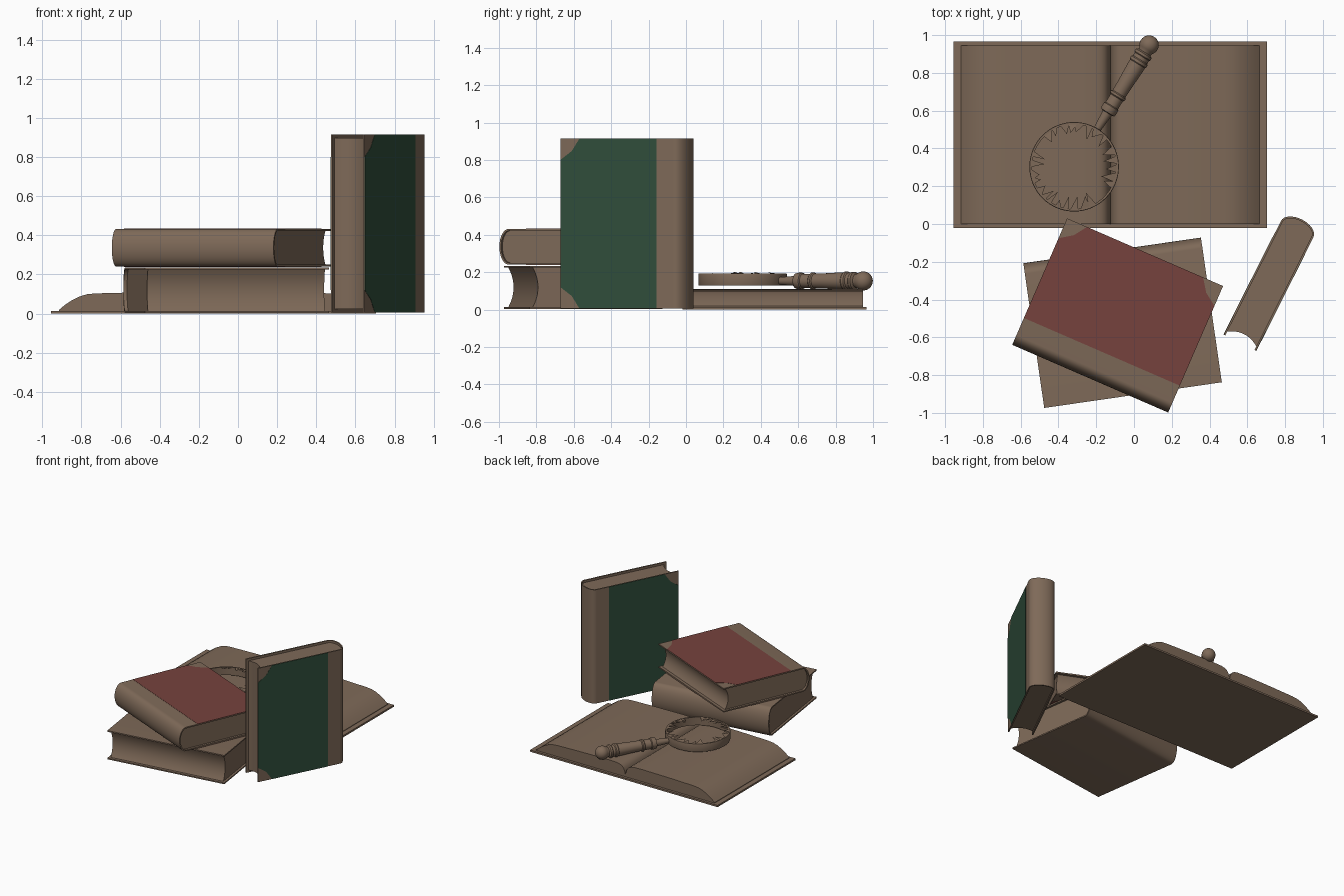
import bpy, bmesh, math, random
from mathutils import Matrix, Vector

if "Cube" in bpy.data.objects:
    bpy.data.objects.remove(bpy.data.objects["Cube"])

random.seed(4)


def material(name, rgb):
    m = bpy.data.materials.new(name)
    m.diffuse_color = (*rgb, 1)
    m.use_nodes = True
    m.node_tree.nodes["Principled BSDF"].inputs["Base Color"].default_value = m.diffuse_color
    return m


BROWN = material("aged brown", (0.21, 0.143, 0.098))
RED = material("dull red", (0.18, 0.055, 0.047))
GREEN = material("dark green", (0.03, 0.078, 0.045))


def finish(name, bm, mat, matrix=Matrix()):
    bmesh.ops.recalc_face_normals(bm, faces=bm.faces)
    me = bpy.data.meshes.new(name)
    bm.to_mesh(me)
    bm.free()
    me.materials.append(mat)
    ob = bpy.data.objects.new(name, me)
    ob.matrix_world = matrix
    bpy.context.collection.objects.link(ob)
    return ob


def prism(name, pts, lift, mat, matrix=Matrix()):
    """Extrude a closed loop of 3D points along a vector."""
    bm = bmesh.new()
    face = bm.faces.new([bm.verts.new(p) for p in pts])
    ext = bmesh.ops.extrude_face_region(bm, geom=[face], use_keep_orig=True)
    new = [g for g in ext["geom"] if isinstance(g, bmesh.types.BMVert)]
    bmesh.ops.translate(bm, verts=new, vec=lift)
    return finish(name, bm, mat, matrix)


def lathe(name, prof, mat, matrix, closed=False, n=48):
    """Spin (height, radius) points round the local z axis."""
    bm = bmesh.new()
    vs = [bm.verts.new((r, 0, h)) for h, r in prof]
    for a, b in zip(vs, vs[1:] + (vs[:1] if closed else [])):
        if a is not b:
            bm.edges.new((a, b))
    bmesh.ops.spin(bm, geom=bm.verts[:] + bm.edges[:], cent=(0, 0, 0),
                   axis=(0, 0, 1), angle=math.tau, steps=n)
    bmesh.ops.remove_doubles(bm, verts=bm.verts, dist=1e-5)
    return finish(name, bm, mat, matrix)


def spine_arc(u0, depth, half, mid, n=16):
    """Half ellipse in the depth/thickness plane."""
    return [(u0 + depth * math.cos(a), mid + half * math.sin(a))
            for a in (math.pi / 2 - math.pi * i / n for i in range(n + 1))]


def book(name, origin, u, v, H, L, T, panel=None):
    """Closed book: u runs fore-edge to spine, v along its height."""
    u, v = Vector(u).normalized(), Vector(v).normalized()
    m = Matrix((u, v, u.cross(v))).transposed().to_4x4()
    m.translation = origin
    cap, t = 0.056, 0.01
    outer = spine_arc(L - cap, cap, T / 2, T / 2)
    inner = spine_arc(L - cap, cap - t, T / 2 - t, T / 2)
    # wrapped cover
    loop = [(0, T)] + outer + [(0, 0), (0, t)] + inner[::-1] + [(0, T - t)]
    prism(name + "_cover", [(a, 0, b) for a, b in loop], (0, H, 0), BROWN, m)
    # page block with hollow fore-edge
    fore = []
    for i in range(13):
        s = -1 + i / 6
        fore.append((0.022 + 0.028 * (1 - s * s), T / 2 + s * (T / 2 - t)))
    prism(name + "_pages", [(a, 0.018, b) for a, b in inner + fore],
          (0, H - 0.036, 0), BROWN, m)
    # coloured cloth panels leave leather corners and spine showing
    if panel:
        c, e = 0.115, 0.575
        shape = [(c, 0), (e, 0), (e, H), (c, H), (0.068, H - 0.068), (0, H - c),
                 (0, c), (0.068, 0.068)]
        for side, w in (("front", T), ("back", -0.0015)):
            prism(f"{name}_{side}_panel", [(a, b, w) for a, b in shape],
                  (0, 0, 0.0015), panel, m)


# Closed books
book("green_book", (0.475, -0.585, 0.005), (0.45, 0.893, 0), (0, 0, 1),
     0.91, 0.73, 0.192, GREEN)
book("red_book", (-0.354, 0.03, 0.24), (-0.398, -0.917, 0), (0.917, -0.398, 0),
     0.9, 0.73, 0.192, RED)
book("lower_book", (0.465, -0.838, 0.004), (-0.143, 0.99, 0), (-0.99, -0.143, 0),
     0.95, 0.774, 0.23)

# Open book: flat cover and two mirrored page stacks
GUT = -0.125
prism("open_book_cover", [(-0.955, -0.02, 0), (0.705, -0.02, 0),
                          (0.705, 0.965, 0), (-0.955, 0.965, 0)],
      (0, 0, 0.014), BROWN)
half = [(0, 0.012), (0, 0.03), (0.006, 0.055), (0.016, 0.078), (0.03, 0.094),
        (0.05, 0.104), (0.08, 0.109), (0.15, 0.111), (0.4, 0.108), (0.6, 0.103),
        (0.645, 0.099), (0.685, 0.087), (0.725, 0.067), (0.762, 0.042),
        (0.79, 0.018), (0.79, 0.012)]
for side, s in (("left", -1), ("right", 1)):
    prism(f"open_book_{side}_pages", [(GUT + s * a, 0.0, z) for a, z in half],
          (0, 0.945, 0), BROWN)

# Magnifier rim
C = Vector((-0.317, 0.303, 0.16))
lathe("lens_rim", [(-0.032, 0.235), (-0.025, 0.237), (0.025, 0.237), (0.032, 0.235),
                   (0.032, 0.224), (-0.032, 0.224)], BROWN,
      Matrix.Translation(C), closed=True, n=64)

# Broken glass shards round the rim
bm = bmesh.new()
for start, end in ((45, 135), (-25, 25), (165, 305)):
    for deg in range(start, end, 12):
        a = math.radians(deg + random.uniform(-3, 3))
        w, tip = random.uniform(0.06, 0.13), random.uniform(0.15, 0.19)
        pts = [(a - w, 0.228, 0.03), (a + w, 0.228, 0.03),
               (a + random.uniform(-0.1, 0.1), tip, random.uniform(0.028, 0.042))]
        bm.faces.new([bm.verts.new((r * math.cos(b), r * math.sin(b), z))
                      for b, r, z in pts])
finish("lens_shards", bm, BROWN, Matrix.Translation(C))

# Turned handle with ball end
prof = [(0.232, 0), (0.232, 0.02), (0.32, 0.026), (0.335, 0.028), (0.338, 0.041),
        (0.35, 0.044), (0.375, 0.044), (0.38, 0.038), (0.43, 0.038), (0.436, 0.045),
        (0.448, 0.045), (0.454, 0.039), (0.52, 0.041), (0.62, 0.046), (0.64, 0.046),
        (0.645, 0.05), (0.66, 0.05), (0.666, 0.044), (0.685, 0.044), (0.69, 0.049),
        (0.704, 0.049), (0.712, 0.036)]
for i in range(13):
    a = math.radians(130 - i * 130 / 12)
    prof.append((0.757 + 0.051 * math.cos(a), 0.051 * math.sin(a)))
axis = Vector((0.397, 0.645, 0)).normalized()
place = Matrix.Translation((C.x, C.y, 0.153)) @ \
    axis.to_track_quat('Z', 'Y').to_matrix().to_4x4()
lathe("magnifier_handle", prof, BROWN, place, n=32)

# Smooth the curves, keep the edges
for ob in bpy.context.collection.objects:
    ob.select_set(True)
    bpy.context.view_layer.objects.active = ob
bpy.ops.object.shade_smooth_by_angle(angle=math.radians(32))
